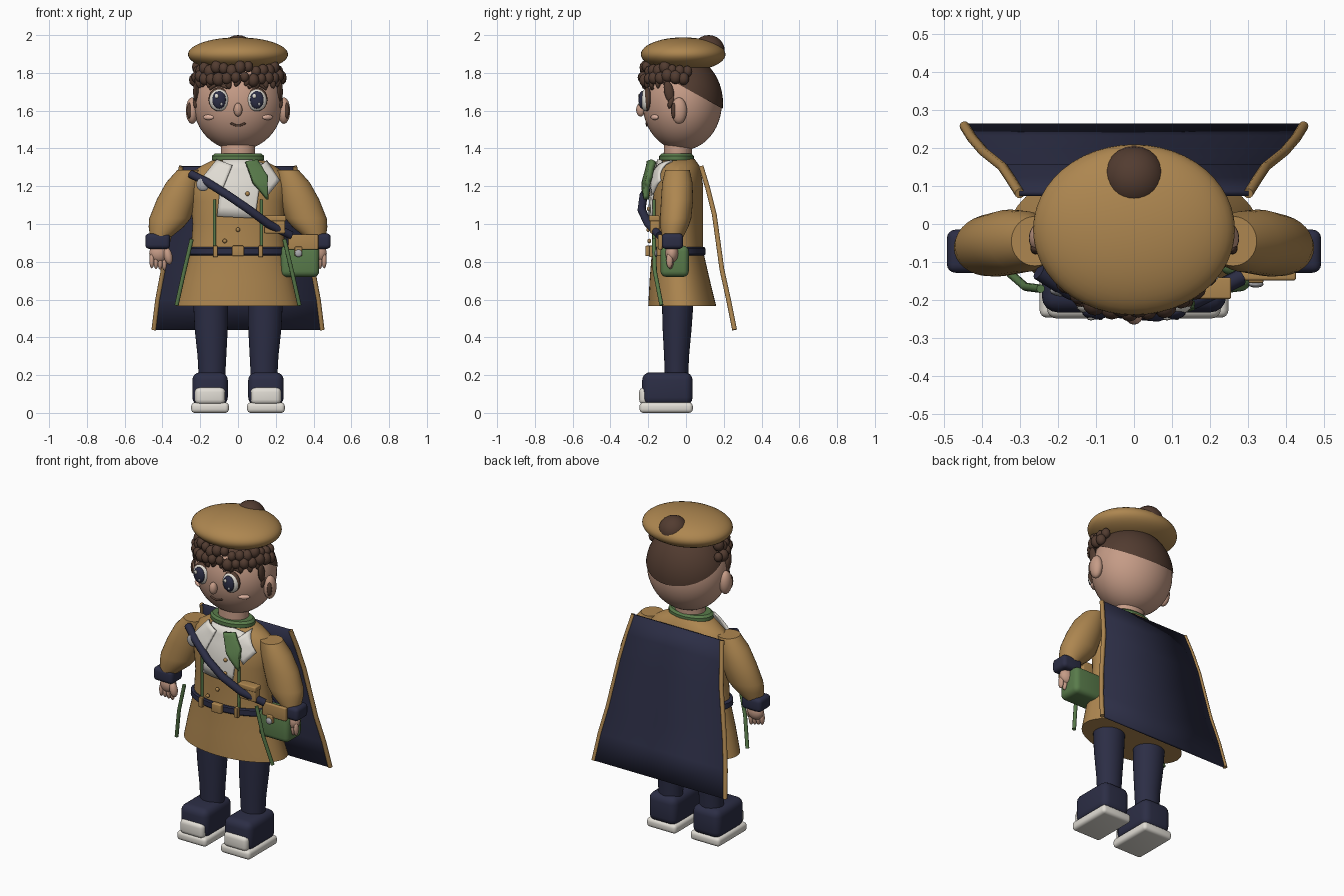
import bpy, bmesh, math, random
from mathutils import Matrix, Vector, Euler

random.seed(4)
if "Cube" in bpy.data.objects:
    bpy.data.objects.remove(bpy.data.objects["Cube"])


def material(name, *rgb):
    m = bpy.data.materials.new(name)
    m.use_nodes = True
    m.diffuse_color = (*rgb, 1)
    m.node_tree.nodes["Principled BSDF"].inputs["Base Color"].default_value = (*rgb, 1)
    return m


TAN = material("tan_cloth", .42, .24, .08)
NAVY = material("navy_cloth", .025, .027, .06)
SKIN = material("skin", .56, .33, .24)
BROWN = material("brown_hair", .085, .045, .03)
GREEN = material("green_cloth", .1, .2, .07)
WHITE = material("off_white", .75, .72, .66)
GREY = material("grey_metal", .4, .4, .42)
BLUSH = material("pale_blush", .75, .46, .36)
parts = []


def finish(bm, name, mat):
    bmesh.ops.recalc_face_normals(bm, faces=bm.faces)
    me = bpy.data.meshes.new(name)
    bm.to_mesh(me)
    bm.free()
    me.materials.append(mat)
    ob = bpy.data.objects.new(name, me)
    bpy.context.collection.objects.link(ob)
    parts.append(ob)
    return ob


def ball(name, mat, loc, radii, rot=(0, 0, 0), seg=24, cut=None):
    bm = bmesh.new()
    bmesh.ops.create_uvsphere(bm, u_segments=seg, v_segments=seg // 2, radius=1)
    bm.transform(Matrix.LocRotScale(Vector(loc), Euler(rot), Vector(radii)))
    if cut:
        bmesh.ops.bisect_plane(bm, geom=bm.verts[:] + bm.edges[:] + bm.faces[:],
                               plane_co=cut[0], plane_no=cut[1], clear_inner=True)
    return finish(bm, name, mat)


def box(name, mat, lo, hi, bevel=.01, rot=(0, 0, 0)):
    lo, hi = Vector(lo), Vector(hi)
    bm = bmesh.new()
    bmesh.ops.create_cube(bm, size=1)
    bmesh.ops.scale(bm, vec=hi - lo, verts=bm.verts)
    bmesh.ops.bevel(bm, geom=bm.edges[:], offset=bevel, segments=4, profile=.5, affect='EDGES')
    bm.transform(Matrix.LocRotScale((lo + hi) / 2, Euler(rot), None))
    return finish(bm, name, mat)


def loft(name, mat, rings, seg=32):
    """Stack of horizontal ellipses given as (z, cx, cy, rx, ry)."""
    bm = bmesh.new()
    loops = [[bm.verts.new((cx + rx * math.cos(a), cy + ry * math.sin(a), z))
              for a in (math.tau * i / seg for i in range(seg))]
             for z, cx, cy, rx, ry in rings]
    for a, b in zip(loops, loops[1:]):
        for i in range(seg):
            j = (i + 1) % seg
            bm.faces.new((a[i], a[j], b[j], b[i]))
    bm.faces.new(loops[0])
    bm.faces.new(loops[-1])
    return finish(bm, name, mat)


def tube(name, mat, pts, r, smooth=False):
    cu = bpy.data.curves.new(name, 'CURVE')
    cu.dimensions = '3D'
    cu.bevel_depth, cu.bevel_resolution = r, 3
    cu.use_fill_caps = True
    sp = cu.splines.new('NURBS' if smooth else 'POLY')
    sp.points.add(len(pts) - 1)
    for p, co in zip(sp.points, pts):
        p.co = (*co, 1)
    if smooth:
        sp.use_endpoint_u = True
        sp.order_u = 3
    cu.materials.append(mat)
    ob = bpy.data.objects.new(name, cu)
    bpy.context.collection.objects.link(ob)
    bpy.ops.object.select_all(action='DESELECT')
    ob.select_set(True)
    bpy.context.view_layer.objects.active = ob
    bpy.ops.object.convert(target='MESH')
    parts.append(bpy.context.view_layer.objects.active)


# Coat body
COAT = [(.565, 0, -.02, .33, .18), (.7, 0, -.033, .295, .16), (.86, 0, -.045, .25, .135),
        (1.0, 0, -.045, .24, .135), (1.12, 0, -.045, .25, .135), (1.21, 0, -.04, .265, .13),
        (1.27, 0, -.035, .25, .115), (1.31, 0, -.035, .19, .105), (1.345, 0, -.045, .12, .09)]
loft("coat", TAN, COAT, 48)


def front(x, z):
    """Depth of the coat front at a given place."""
    for a, b in zip(COAT, COAT[1:]):
        if a[0] <= z <= b[0]:
            t = (z - a[0]) / (b[0] - a[0])
            _, _, cy, rx, ry = (p + (q - p) * t for p, q in zip(a, b))
            return cy - ry * math.sqrt(max(0, 1 - (x / rx) ** 2))
    return -.135


def patch(name, mat, outline, gap, thick=.012):
    """Cloth piece that follows the coat front; outline is (x, z)."""
    bm = bmesh.new()
    bm.faces.new([bm.verts.new((x, 0, z)) for x, z in outline])
    bmesh.ops.triangulate(bm, faces=bm.faces)
    bmesh.ops.subdivide_edges(bm, edges=bm.edges, cuts=5, use_grid_fill=True)
    for v in bm.verts:
        v.co.y = front(v.co.x, v.co.z) - gap
    ob = finish(bm, name, mat)
    mod = ob.modifiers.new("thickness", 'SOLIDIFY')
    mod.thickness, mod.offset = thick, 0


# Shirt front, collar, neckerchief
patch("shirt_front", WHITE, [(-.08, 1.34), (-.11, 1.04), (.09, 1.03), (.13, 1.32), (.07, 1.34)], .012)
patch("right_collar", WHITE, [(-.11, 1.34), (-.2, 1.23), (-.09, 1.165), (-.03, 1.31)], .03)
patch("left_collar", WHITE, [(.15, 1.335), (.22, 1.23), (.16, 1.155), (.09, 1.28)], .03)
loft("neck", SKIN, [(1.32, 0, -.045, .09, .075), (1.45, 0, -.04, .09, .075)])
loft("neck_scarf", GREEN, [(1.33, 0, -.05, .125, .08), (1.34, 0, -.05, .138, .092),
                           (1.36, 0, -.05, .138, .092), (1.372, 0, -.05, .125, .08)])
patch("scarf_tail", GREEN, [(.04, 1.33), (.1, 1.335), (.155, 1.25), (.155, 1.13), (.08, 1.22)], .06, .03)

# Belt, buckle, buttons and coat trims
loft("belt", NAVY, [(.833, 0, -.045, .26, .142), (.84, 0, -.045, .27, .148),
                    (.87, 0, -.045, .268, .148), (.877, 0, -.045, .258, .142)], 48)
box("buckle", TAN, (-.032, -.215, .83), (.032, -.185, .885), .006)
for x, z in ((.05, 1.16), (.05, 1.08), (0, .97), (-.07, .91)):
    ball("button", TAN, (x, front(x, z) - .02, z), (.012, .01, .012), seg=12)
for s in (-1, 1):
    tube("front_cord", GREEN, [(s * .125, front(.125, z) - .008, z) for z in (1.13, 1.0, .88)], .008)
    tube("skirt_trim", GREEN, [(s * .245, -.17, .92), (s * .285, -.165, .75), (s * .325, -.13, .57)], .011)
    box("belt_loop", TAN, (s * .12 - .012, -.195, .825), (s * .12 + .012, -.17, .885), .004)

# Shoulder strap, clasp and pouch
tube("shoulder_strap", NAVY, [(-.25, -.125, 1.265), (-.17, -.175, 1.225), (-.05, -.225, 1.15),
                              (.06, -.235, 1.075), (.16, -.2, 1.0), (.28, -.14, .94)], .022)
ball("strap_clasp", GREY, (-.185, -.175, 1.21), (.036, .016, .036))
box("chest_pouch", TAN, (.14, -.19, .95), (.25, -.14, 1.035), .008)
box("chest_pouch_flap", TAN, (.135, -.197, 1.015), (.255, -.14, 1.045), .006)
box("satchel", GREEN, (.225, -.135, .72), (.43, .015, .885), .03)
box("satchel_flap", TAN, (.265, -.148, .865), (.425, -.125, .945), .006)
box("satchel_tab", TAN, (.3, -.155, .83), (.34, -.13, .88), .006)
ball("satchel_clasp", GREY, (.32, -.158, .845), (.02, .009, .02), seg=16)

# Cape with edge trims
PROFILE = [(.08, 1.305, .30), (.115, 1.19, .322), (.15, 1.05, .345),
           (.19, .76, .395), (.225, .6, .425), (.257, .44, .445)]
bm = bmesh.new()
rows = [[bm.verts.new((w * t, y, z)) for t in (-1, 0, 1)] for y, z, w in PROFILE]
for a, b in zip(rows, rows[1:]):
    for i in (0, 1):
        bm.faces.new((a[i], a[i + 1], b[i + 1], b[i]))
mod = finish(bm, "cape", NAVY).modifiers.new("thickness", 'SOLIDIFY')
mod.thickness, mod.offset = .014, 0
for s in (-1, 1):
    tube("cape_trim", TAN, [(s * w, y, z) for y, z, w in PROFILE], .013)

# Limbs
for s in (-1, 1):
    loft("sleeve", TAN, [(1.285, s * .26, -.045, .062, .065), (1.22, s * .29, -.046, .09, .08),
                         (1.13, s * .325, -.047, .105, .085), (1.03, s * .36, -.055, .11, .083),
                         (.985, s * .38, -.062, .093, .075), (.93, s * .41, -.07, .055, .055)])
    box("cuff", NAVY, (s * .425 - .066, -.128, .868), (s * .425 + .066, -.015, .95), .022)
    ball("palm", SKIN, (s * .42, -.075, .845), (.05, .035, .05))
    ball("thumb", SKIN, (s * .37, -.095, .83), (.023, .024, .045), (0, s * .2, 0), 16)
    for i in range(4):
        ball("finger", SKIN, (s * (.39 + .022 * i), -.075 - .004 * i, .795 + .004 * i),
             (.0135, .018, .042), seg=12)
    loft("leg", NAVY, [(.15, s * .138, -.05, .068, .06), (.3, s * .138, -.05, .076, .066),
                       (.45, s * .142, -.047, .088, .077), (.62, s * .145, -.043, .094, .085)])
    box("boot", NAVY, (s * .148 - .094, -.232, .04), (s * .148 + .094, .035, .215), .042)
    box("toe_cap", WHITE, (s * .148 - .08, -.248, .045), (s * .148 + .08, -.18, .135), .025)
    box("sole", WHITE, (s * .148 - .1, -.246, 0), (s * .148 + .1, .036, .055), .02)

# Head, cropped hair, beret
HEAD, HR = Vector((0, -.02, 1.64)), (.237, .21, .25)
ball("head", SKIN, HEAD, HR, seg=48)
ball("back_hair", BROWN, HEAD, (.243, .216, .256), seg=48, cut=((0, .185, 1.615), (0, .5, .9)))
ball("beret", TAN, (0, -.015, 1.898), (.265, .224, .09), seg=48)
ball("pompom", BROWN, (0, .12, 1.918), (.085, .085, .082))


def face_y(x, z):
    d = 1 - (x / HR[0]) ** 2 - ((z - HEAD.z) / HR[2]) ** 2
    return HEAD.y - HR[1] * math.sqrt(max(0, d))


# Curly fringe: two rows of curls and pointed locks below
for row, (z, r) in enumerate(((1.82, .212), (1.775, .228))):
    for i in range(17):
        a = math.radians(-8 + 196 * (i + .5 * row) / 16.5)
        size = random.uniform(.024, .033)
        ball("curl", BROWN, (r * math.cos(a), -.02 - r * .92 * math.sin(a),
                             z + random.uniform(-.015, .015)),
             (size, size, size * 1.15), seg=12)
for i in range(11):
    a = math.radians(25 + 13 * i)
    ball("fringe_lock", BROWN, (.232 * math.cos(a), -.02 - .208 * math.sin(a),
                                1.755 + random.uniform(-.008, .008)),
         (.017, .014, .034), (0, random.uniform(-.5, .5), 0), 12)

# Ears, sideburns and face
for s in (-1, 1):
    ball("ear", SKIN, (s * .243, -.037, 1.6), (.033, .042, .07))
    ball("inner_ear", BROWN, (s * .258, -.064, 1.6), (.014, .016, .042), seg=16)
    ball("sideburn", BROWN, (s * .222, -.09, 1.7), (.016, .026, .06), (.2, 0, 0), 12)
    ball("sideburn_tip", BROWN, (s * .226, -.08, 1.645), (.011, .015, .035), (-.3, 0, 0), 12)
    y = face_y(.1, 1.655)
    ball("eye_rim", BROWN, (s * .1, y + .006, 1.66), (.056, .026, .063))
    ball("eye_white", WHITE, (s * .1, y - .004, 1.655), (.051, .027, .058))
    ball("iris", NAVY, (s * .1, y - .022, 1.657), (.036, .019, .047))
    ball("eye_glint", WHITE, (s * .1 - .013, y - .039, 1.677), (.01, .004, .012), seg=12)
    ball("eye_glint", GREY, (s * .1 + .012, y - .038, 1.635), (.007, .004, .008), seg=12)
    tube("eyebrow", BROWN, [(s * x, face_y(x, z) - .008, z) for x, z in
                            ((.055, 1.722), (.09, 1.738), (.125, 1.735), (.15, 1.715))], .009, True)
    ball("cheek", BLUSH, (s * .157, face_y(.157, 1.565) - .002, 1.565), (.034, .012, .014),
         (0, 0, s * .6), 16)
ball("nose", SKIN, (0, face_y(0, 1.605) - .012, 1.605), (.023, .024, .036))
tube("mouth", BROWN, [(x, face_y(x, z) - .002, z) for x, z in
                      ((-.038, 1.535), (-.02, 1.521), (.02, 1.521), (.038, 1.535))], .006, True)

# Smooth shading with crisp edges
bpy.ops.object.select_all(action='DESELECT')
for ob in parts:
    ob.select_set(True)
bpy.context.view_layer.objects.active = parts[0]
bpy.ops.object.shade_smooth_by_angle(angle=math.radians(40))
